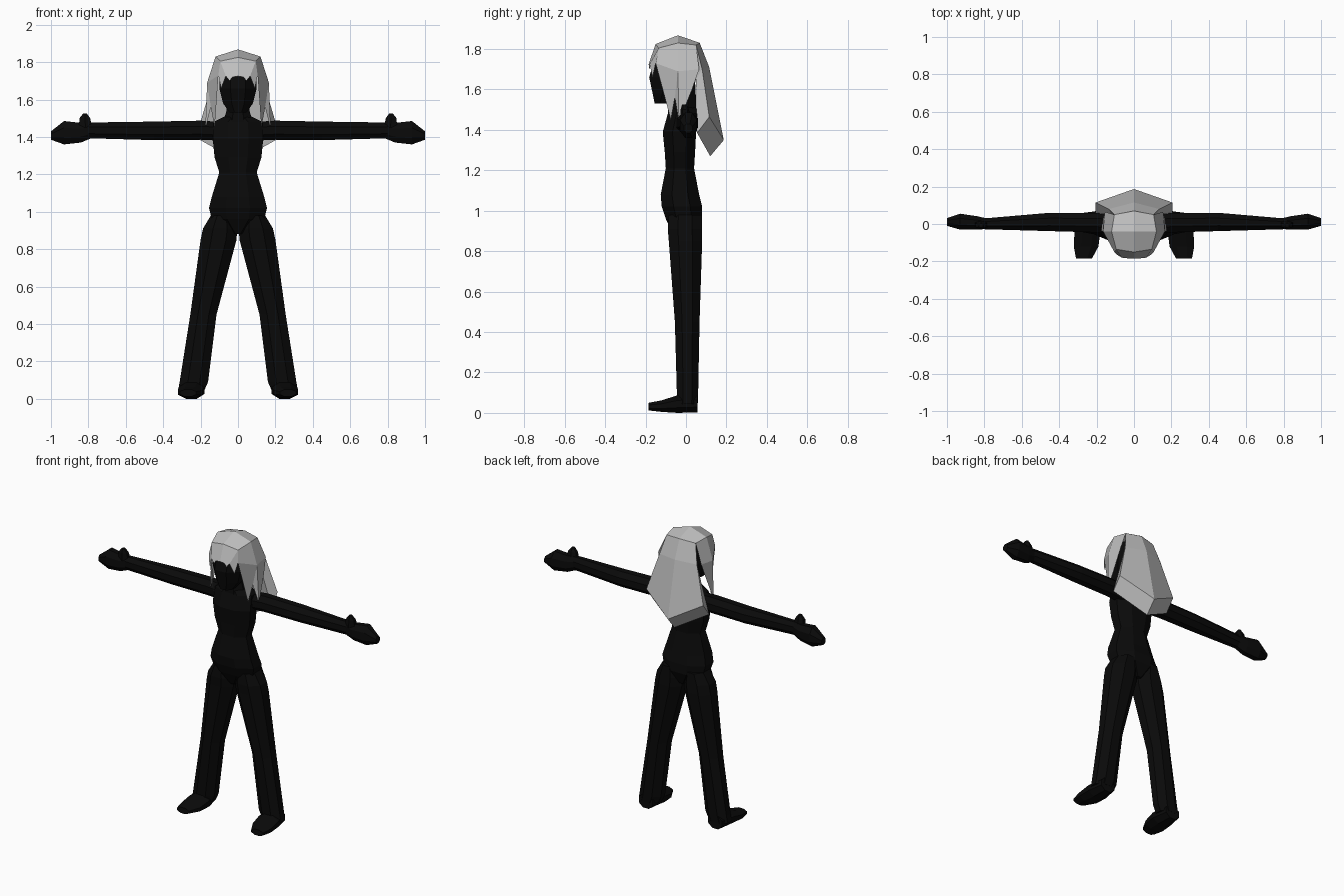
import bpy, bmesh, math
from mathutils import Vector


def material(name, v):
    m = bpy.data.materials.new(name)
    m.diffuse_color = (v, v, v, 1)
    return m


BLACK = material("matte black", 0.003)
GREY = material("silver grey", 0.52)


def finish(name, bm, mat, mirror):
    me = bpy.data.meshes.new(name)
    bm.to_mesh(me)
    bm.free()
    me.materials.append(mat)
    ob = bpy.data.objects.new(name, me)
    bpy.context.collection.objects.link(ob)
    if mirror:
        mod = ob.modifiers.new("mirror", 'MIRROR')
        mod.merge_threshold = 0.0005
    return ob


def loft(name, axis, rings, mirror=False, sides=8):
    """Skin box-fitting rings: (position on axis, a_min, a_max, b_min, b_max)."""
    bm = bmesh.new()
    loops = []
    k = 1 / math.cos(math.pi / sides)
    for pos, a0, a1, b0, b1 in rings:
        loop = []
        for i in range(sides):
            t = 2 * math.pi * (i + 0.5) / sides
            p = [(a0 + a1) / 2 + (a1 - a0) / 2 * k * math.cos(t),
                 (b0 + b1) / 2 + (b1 - b0) / 2 * k * math.sin(t)]
            p.insert(axis, pos)
            loop.append(bm.verts.new(p))
        loops.append(loop)
    for u, v in zip(loops, loops[1:]):
        for i in range(sides):
            j = (i + 1) % sides
            bm.faces.new((u[i], u[j], v[j], v[i]))
    bm.faces.new(loops[0])
    bm.faces.new(loops[-1])
    bmesh.ops.recalc_face_normals(bm, faces=bm.faces)
    return finish(name, bm, BLACK, mirror)


def sheet(name, pts, faces, centre=None):
    """Half of a hair piece from named points, mirrored across x."""
    bm = bmesh.new()
    v = {k: bm.verts.new(p) for k, p in pts.items()}
    for f in faces:
        bm.faces.new([v[k] for k in f.split()])
    bmesh.ops.recalc_face_normals(bm, faces=bm.faces)
    if centre:
        bm.normal_update()
        for f in bm.faces:
            if f.normal.dot(f.calc_center_median() - Vector(centre)) < 0:
                f.normal_flip()
    return finish(name, bm, GREY, True)


# Torso from crotch to shoulders
loft("torso", 2, [
    (0.88, -0.03, 0.03, -0.06, 0.05), (0.96, -0.14, 0.14, -0.10, 0.08),
    (1.02, -0.155, 0.155, -0.12, 0.08), (1.08, -0.14, 0.14, -0.125, 0.065),
    (1.21, -0.10, 0.10, -0.10, 0.04), (1.29, -0.125, 0.125, -0.105, 0.045),
    (1.39, -0.135, 0.135, -0.115, 0.05), (1.48, -0.13, 0.13, -0.09, 0.055),
    (1.51, -0.07, 0.07, -0.08, 0.05)])

# Neck and head
loft("neck", 2, [(1.47, -0.08, 0.08, -0.09, 0.05), (1.54, -0.062, 0.062, -0.085, 0.05),
                 (1.64, -0.06, 0.06, -0.08, 0.045)])
loft("head", 2, [(1.53, -0.045, 0.045, -0.155, -0.07), (1.58, -0.08, 0.08, -0.165, 0.0),
                 (1.66, -0.10, 0.10, -0.182, 0.035), (1.72, -0.10, 0.10, -0.165, 0.04),
                 (1.80, -0.08, 0.08, -0.13, 0.03)])

# Arms with mitten hands
loft("arm", 0, [(0.09, -0.05, 0.055, 1.38, 1.48), (0.20, -0.045, 0.06, 1.385, 1.487),
                (0.45, -0.038, 0.06, 1.383, 1.482), (0.80, -0.028, 0.03, 1.393, 1.477)], True)
loft("hand", 0, [(0.78, -0.026, 0.028, 1.395, 1.477), (0.84, -0.03, 0.042, 1.37, 1.475),
                 (0.93, -0.03, 0.055, 1.36, 1.485), (1.0, -0.01, 0.032, 1.385, 1.43)], True)
loft("thumb", 2, [(1.45, 0.78, 0.85, -0.025, 0.02), (1.50, 0.79, 0.848, -0.024, 0.012),
                  (1.525, 0.808, 0.828, -0.018, 0.002)], True, 6)

# Legs and feet
loft("leg", 2, [(0.045, 0.18, 0.32, -0.045, 0.058), (0.09, 0.16, 0.312, -0.045, 0.06),
                (0.45, 0.115, 0.255, -0.055, 0.067), (0.85, 0.008, 0.20, -0.085, 0.08),
                (0.91, 0.004, 0.187, -0.09, 0.08), (0.98, 0.03, 0.145, -0.085, 0.078)], True)
loft("foot", 1, [(0.057, 0.20, 0.30, 0.003, 0.09), (-0.04, 0.18, 0.318, 0.0, 0.088),
                 (-0.12, 0.19, 0.322, 0.005, 0.062), (-0.185, 0.225, 0.31, 0.012, 0.05)], True)

# Hair cap with jagged fringe and hanging side locks
sheet("hair_cap", {
    "f0": (0, -0.15, 1.825), "f1": (0.095, -0.135, 1.805),
    "m0": (0, -0.04, 1.868), "m1": (0.12, -0.04, 1.83),
    "b0": (0, 0.07, 1.83), "b1": (0.105, 0.05, 1.82),
    "g0": (0, -0.185, 1.725), "g1": (0.03, -0.184, 1.72), "g2": (0.045, -0.182, 1.70),
    "g3": (0.065, -0.18, 1.725), "g4": (0.09, -0.165, 1.66), "g5": (0.105, -0.15, 1.73),
    "s1": (0.165, -0.04, 1.69), "s2": (0.155, 0.065, 1.70),
    "t1": (0.125, -0.075, 1.45), "t2": (0.145, -0.055, 1.56),
    "t3": (0.175, -0.035, 1.44), "t4": (0.165, 0.03, 1.60)},
    ["f0 f1 m1 m0", "m0 m1 b1 b0", "f0 g0 g1 g2 g3 f1", "f1 g3 g4 g5",
     "f1 g5 s1 m1", "m1 s1 s2 b1", "g5 t1 t2 s1", "s1 t2 t3", "s1 t3 t4 s2"],
    (0, -0.03, 1.62))

# Long hair down the back
sheet("back_hair", {
    "t0": (0, 0.068, 1.83), "t1": (0.105, 0.05, 1.82),
    "m0": (0, 0.115, 1.71), "m1": (0.135, 0.08, 1.70),
    "c": (0, 0.187, 1.35), "s": (0.205, 0.115, 1.465),
    "ci": (0, 0.12, 1.27), "si": (0.205, 0.055, 1.385),
    "i0": (0, 0.045, 1.65), "i1": (0.12, 0.05, 1.65)},
    ["t0 t1 m1 m0", "m0 m1 s c", "c s si ci", "ci si i1 i0",
     "m1 s si i1", "t1 m1 i1", "i0 i1 t1 t0"])
